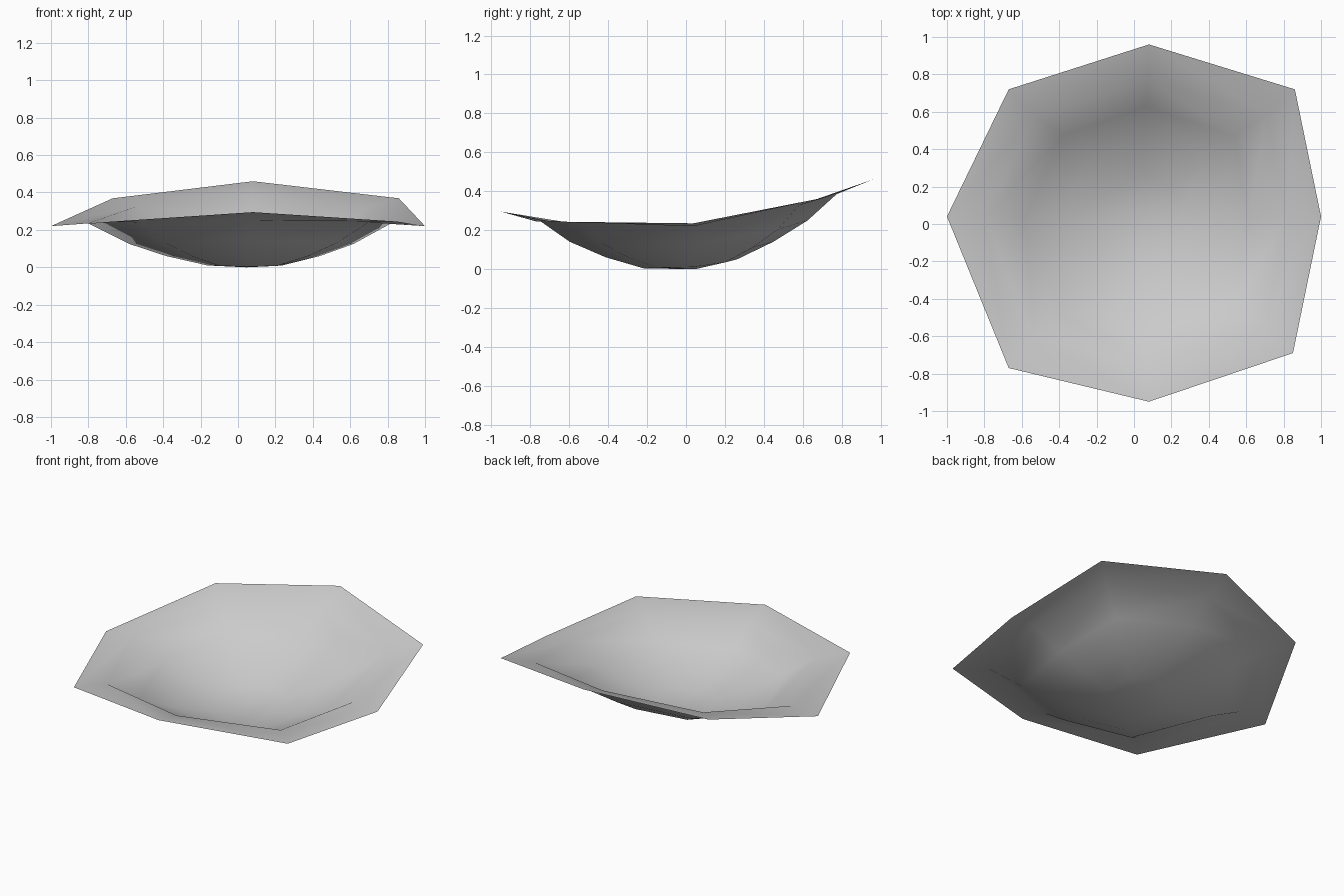
import bpy
import bmesh
from mathutils import Vector

cube = bpy.data.objects.get("Cube")
if cube:
    bpy.data.objects.remove(cube, do_unlink=True)

# Material
grey = bpy.data.materials.new("light_grey")
grey.use_nodes = True
colour = (0.6, 0.6, 0.6, 1)
grey.diffuse_color = colour
grey.node_tree.nodes["Principled BSDF"].inputs["Base Color"].default_value = colour

# Rim outline, clockwise from the back point
RIM = [(0.08, 0.96), (0.86, 0.72), (1, 0.04), (0.85, -0.69),
       (0.08, -0.95), (-0.67, -0.77), (-1, 0.04), (-0.67, 0.72)]
CENTRE = Vector((0.045, 0.03))

# Each ring: x scale, y scale, height at back, sides and front
RINGS = [(1, 1, 0.46, 0.22, 0.295),
         (0.81, 0.80, 0.385, 0.235, 0.25),
         (0.60, 0.64, 0.25, 0.125, 0.14),
         (0.41, 0.45, 0.14, 0.06, 0.06),
         (0.20, 0.25, 0.05, 0.01, 0.003)]


def ring_heights(back, side, front):
    back_corner = side + 0.62 * (back - side)
    front_corner = side + 0.33 * (front - side)
    return [back, back_corner, side, front_corner,
            front, front_corner, side, back_corner]


# Dish: flared rim, stepped bowl wall and a shallow base
bm = bmesh.new()
rings = []
for sx, sy, *levels in RINGS:
    ring = []
    for point, z in zip(RIM, ring_heights(*levels)):
        offset = Vector(point) - CENTRE
        ring.append(bm.verts.new((CENTRE.x + sx * offset.x,
                                  CENTRE.y + sy * offset.y, z)))
    rings.append(ring)

count = len(RIM)
for outer, inner in zip(rings, rings[1:]):
    for i in range(count):
        j = (i + 1) % count
        bm.faces.new((outer[i], inner[i], inner[j], outer[j]))

pole = bm.verts.new((CENTRE.x, CENTRE.y + 0.02, 0))
for i in range(count):
    bm.faces.new((rings[-1][i], pole, rings[-1][(i + 1) % count]))

bmesh.ops.recalc_face_normals(bm, faces=bm.faces)
if pole.link_faces[0].normal.z < 0:
    bmesh.ops.reverse_faces(bm, faces=bm.faces)
for face in bm.faces:
    face.smooth = True

mesh = bpy.data.meshes.new("dish")
bm.to_mesh(mesh)
bm.free()
mesh.materials.append(grey)
dish = bpy.data.objects.new("dish", mesh)
bpy.context.collection.objects.link(dish)
